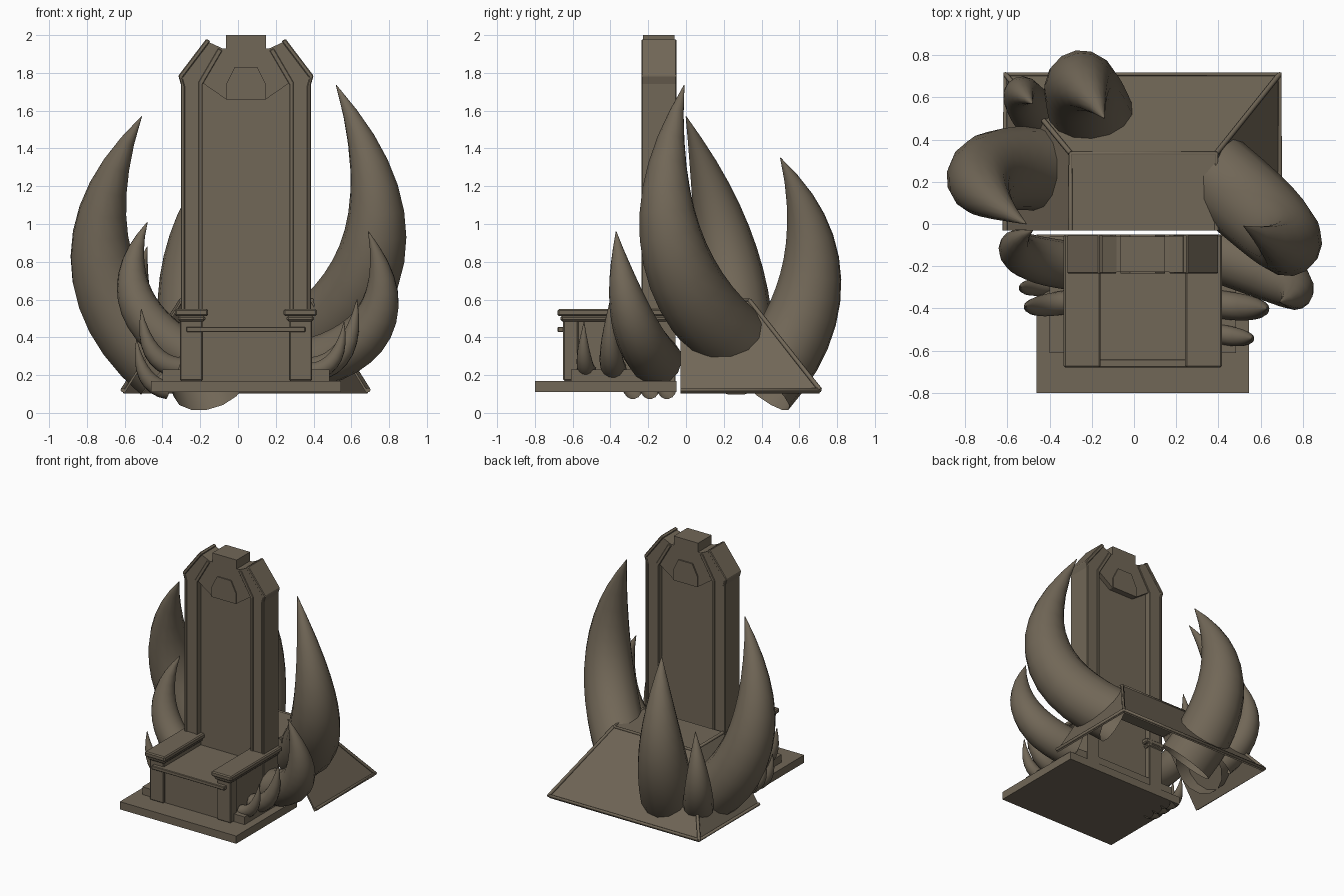
import bpy, bmesh
from mathutils import Vector

if "Cube" in bpy.data.objects:
    bpy.data.objects.remove(bpy.data.objects["Cube"])

CX = 0.042            # throne centre line
FRONT, BACK = -0.235, -0.05  # depth range of the tall back

stone = bpy.data.materials.new("brown_stone")
stone.diffuse_color = (0.165, 0.135, 0.095, 1)
stone.use_nodes = True
stone.node_tree.nodes["Principled BSDF"].inputs["Base Color"].default_value = stone.diffuse_color


def add(name, data):
    ob = bpy.data.objects.new(name, data)
    bpy.context.collection.objects.link(ob)
    data.materials.clear()
    data.materials.append(stone)
    return ob


def prism(name, pts, y0, y1, w=0.0):
    """Extrude an (x, z) outline, given relative to the centre line."""
    bm = bmesh.new()
    f = bm.faces.new([bm.verts.new((CX + x, y0, z)) for x, z in pts])
    r = bmesh.ops.extrude_face_region(bm, geom=[f])
    vs = [v for v in r['geom'] if isinstance(v, bmesh.types.BMVert)]
    bmesh.ops.translate(bm, verts=vs, vec=(0, y1 - y0, 0))
    bmesh.ops.recalc_face_normals(bm, faces=bm.faces)
    me = bpy.data.meshes.new(name)
    bm.to_mesh(me)
    bm.free()
    ob = add(name, me)
    if w:
        m = ob.modifiers.new("edge", 'BEVEL')
        m.width, m.segments = w, 1


def box(name, x0, x1, y0, y1, z0, z1, w=0.0):
    prism(name, [(x0, z0), (x1, z0), (x1, z1), (x0, z1)], y0, y1, w)


def wide_box(name, half, *r):
    box(name, -half, half, *r)


def symmetric(name, half, *r):
    """Prism from a right half outline, mirrored on the centre line."""
    prism(name, half + [(-x, z) for x, z in half[::-1]], *r)


def tube(name, pts, radii, res, caps):
    """Sweep a round section along points."""
    cu = bpy.data.curves.new(name, 'CURVE')
    cu.dimensions = '3D'
    cu.bevel_depth, cu.bevel_resolution, cu.use_fill_caps = 1.0, res, caps
    sp = cu.splines.new('POLY')
    sp.points.add(len(pts) - 1)
    for p, co, r in zip(sp.points, pts, radii):
        p.co, p.radius = (*co, 1), r
    tmp = add(name + "_path", cu)
    deps = bpy.context.evaluated_depsgraph_get()
    me = bpy.data.meshes.new_from_object(tmp.evaluated_get(deps))
    bpy.data.objects.remove(tmp)
    add(name, me)


def horn(name, base, mid, tip, r, n=12):
    """Curved horn through base, mid and tip, tapering to a point."""
    a, m, b = Vector(base), Vector(mid), Vector(tip)
    c = 2 * m - (a + b) / 2
    ts = [i / n for i in range(n + 1)]
    pts = [(1 - t) ** 2 * a + 2 * t * (1 - t) * c + t * t * b for t in ts]
    tube(name, pts, [max(r * (1 - t ** 2.5), 0.002) for t in ts], 5, False)


def small_horn(name, s, x, y, z, h):
    """Short horn whose proportions follow from its height h."""
    horn(name, (s * x, y, z), (s * (x + 0.44 * h), y - 0.02, z + 0.29 * h),
         (s * (x + 0.62 * h), y - 0.02, z + h), 0.18 * h, 8)


# stepped base
wide_box("base_slab", 0.503, -0.80, BACK, 0.11, 0.17)
wide_box("base_step", 0.442, -0.61, BACK - 0.01, 0.17, 0.23)

# seat
wide_box("seat_body", 0.30, -0.63, -0.10, 0.17, 0.45)
wide_box("seat_top", 0.23, -0.675, -0.10, 0.43, 0.454)
wide_box("seat_front_bar", 0.315, -0.68, -0.64, 0.428, 0.456, 0.004)

# mirrored arms and back pillars
for side, s in (("left", -1), ("right", 1)):
    def sbox(name, a, b, *r):
        box(f"{name}_{side}", *sorted((s * a, s * b)), *r)
    sbox("arm_wall", 0.23, 0.335, -0.60, -0.06, 0.17, 0.50)
    sbox("arm_front_post", 0.23, 0.35, -0.65, -0.57, 0.17, 0.50, 0.006)
    sbox("arm_cap_lower", 0.215, 0.36, -0.665, BACK, 0.485, 0.515, 0.01)
    sbox("arm_cap", 0.20, 0.375, -0.68, BACK, 0.512, 0.55, 0.008)

    # pillar with slanted shoulder
    pillar = [(0.342, 0.17), (0.342, 1.765), (0.197, 1.963), (0.125, 1.93), (0.235, 1.75), (0.235, 0.17)]
    prism(f"back_pillar_{side}", [(s * x, z) for x, z in pillar], FRONT + 0.006, BACK - 0.006)

    # raised edge strips
    def strip(name, pts, w):
        prism(f"{name}_{side}", [(s * x, z) for x, z in pts] +
              [(s * (x - 0.022), z - 0.012) for x, z in pts[::-1]], FRONT, BACK, w)
    strip("pillar_outer_strip", [(0.345, 0.5), (0.345, 1.74), (0.358, 1.785), (0.21, 1.98)], 0.005)
    strip("pillar_inner_strip", [(0.252, 0.5), (0.252, 1.75), (0.147, 1.93)], 0.003)

# back panel, head plate with crest, ornament
wide_box("back_panel", 0.24, -0.19, -0.095, 0.17, 1.76)
symmetric("head_plate", [(0.105, 1.66), (0.235, 1.75), (0.15, 1.93), (0.105, 1.93), (0.105, 2.0)],
          FRONT + 0.008, BACK - 0.01)
symmetric("head_ornament", [(0.105, 1.66), (0.105, 1.74), (0.06, 1.83), (0.04, 1.83)], FRONT, BACK)

# sloped skirt behind the throne, open in front and below


def ring(x0, x1, y1, z):
    return [(x0, -0.03, z), (x0, y1, z), (x1, y1, z), (x1, -0.03, z)]


corners = ring(-0.61, 0.69, 0.71, 0.11) + ring(-0.30, 0.39, 0.335, 0.60)
me = bpy.data.meshes.new("skirt")
me.from_pydata(corners, [], [(i, i + 4, i + 5, i + 1) for i in range(3)] + [(4, 7, 6, 5)])
m = add("skirt", me).modifiers.new("shell", 'SOLIDIFY')
m.thickness, m.offset = 0.012, -1
for i, path in enumerate([(1, 5), (2, 6), (4, 5, 6, 7), (0, 1, 2, 3)]):
    pts = [Vector(corners[k]) + Vector((0, 0, 0.012 if k < 4 else -0.004)) for k in path]
    tube(f"skirt_trim_{i}", pts, [0.012] * len(pts), 1, True)

# large horns
horn("horn_right_large", (0.38, 0.24, 0.39), (0.728, -0.085, 0.95), (0.52, -0.01, 1.735), 0.2)
horn("horn_left_large", (-0.38, 0.26, 0.24), (-0.725, 0.215, 0.84), (-0.51, 0, 1.57), 0.2)
horn("horn_back", (-0.15, 0.39, 0.145), (-0.25, 0.66, 0.72), (-0.14, 0.50, 1.35), 0.2)
horn("horn_back_small", (-0.42, 0.45, 0.22), (-0.53, 0.61, 0.50), (-0.48, 0.57, 0.88), 0.11)
horn("horn_right_medium", (0.42, -0.15, 0.27), (0.737, -0.29, 0.52), (0.69, -0.37, 0.96), 0.135)
horn("horn_left_medium", (-0.28, -0.20, 0.32), (-0.545, -0.13, 0.62), (-0.48, -0.03, 1.01), 0.115)

# small horns beside the seat
small_horn("horn_right_small", 1, 0.40, -0.38, 0.23, 0.37)
small_horn("horn_right_tiny", 1, 0.40, -0.52, 0.22, 0.26)
small_horn("horn_left_small", -1, 0.32, -0.37, 0.24, 0.31)
for i in range(3):
    small_horn(f"horn_left_tiny_{i}", -1, 0.37, -0.28 + 0.09 * i, 0.12, 0.27)
